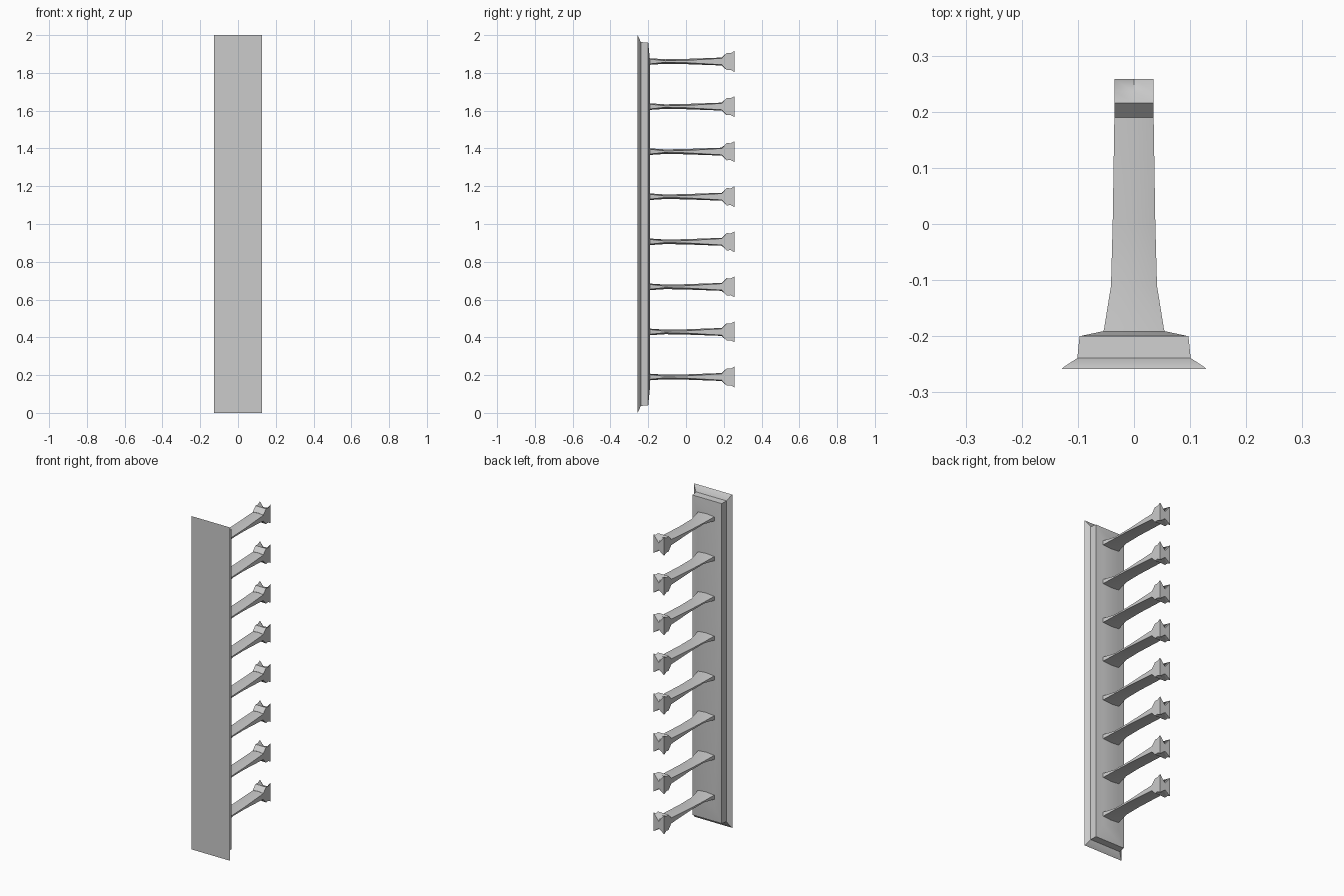
import bpy, bmesh, math

if "Cube" in bpy.data.objects:
    bpy.data.objects.remove(bpy.data.objects["Cube"])


def loft(name, rings):
    """Skin a closed solid through rings with equal point counts."""
    bm = bmesh.new()
    loops = [[bm.verts.new(p) for p in ring] for ring in rings]
    n = len(loops[0])
    for a, b in zip(loops, loops[1:]):
        for i in range(n):
            j = (i + 1) % n
            bm.faces.new((a[i], a[j], b[j], b[i]))
    bm.faces.new(loops[0][::-1])
    bm.faces.new(loops[-1])
    bmesh.ops.recalc_face_normals(bm, faces=bm.faces[:])
    mesh = bpy.data.meshes.new(name)
    bm.to_mesh(mesh)
    bm.free()
    obj = bpy.data.objects.new(name, mesh)
    bpy.context.collection.objects.link(obj)
    bpy.ops.object.select_all(action='DESELECT')
    obj.select_set(True)
    bpy.context.view_layer.objects.active = obj
    bpy.ops.object.shade_smooth_by_angle(angle=math.radians(35))
    return obj


def rect(y, hx, inset):
    return [(-hx, y, inset), (hx, y, inset), (hx, y, 2 - inset), (-hx, y, 2 - inset)]


def arm_ring(y, hx, corner, top, bottom, z):
    """Eight points: corners plus the middle of every side."""
    return [(-hx, y, z - corner), (0, y, z - bottom), (hx, y, z - corner),
            (hx, y, z), (hx, y, z + corner), (0, y, z + top),
            (-hx, y, z + corner), (-hx, y, z)]


# Upright plate: flat front, thin flared flange, shallow raised back
loft("upright_plate", [
    rect(-0.258, 0.128, 0.0), rect(-0.254, 0.124, 0.004),
    rect(-0.239, 0.101, 0.037), rect(-0.200, 0.097, 0.040),
    rect(-0.191, 0.055, 0.13)])

# Arm sections: y, half width, corner height, top middle, bottom middle
SHAFT = [(-0.205, 0.058, 0.014, 0.018, 0.018), (-0.185, 0.053, 0.012, 0.017, 0.017),
         (-0.110, 0.041, 0.004, 0.012, 0.012), (0.0, 0.038, 0.006, 0.014, 0.014),
         (0.190, 0.035, 0.017, 0.021, 0.021)]
# Head flares out, then splits into notched prongs at the tip
HEAD = [(0.190, 0.035, 0.018, 0.022, 0.022), (0.216, 0.035, 0.046, 0.046, 0.044),
        (0.236, 0.035, 0.044, 0.040, 0.038), (0.258, 0.035, 0.056, 0.012, 0.030)]

for i in range(8):
    z = 0.19 + i * 0.2386
    loft(f"arm_{i + 1}", [arm_ring(*s, z) for s in SHAFT])
    loft(f"arm_head_{i + 1}", [arm_ring(*s, z) for s in HEAD])
